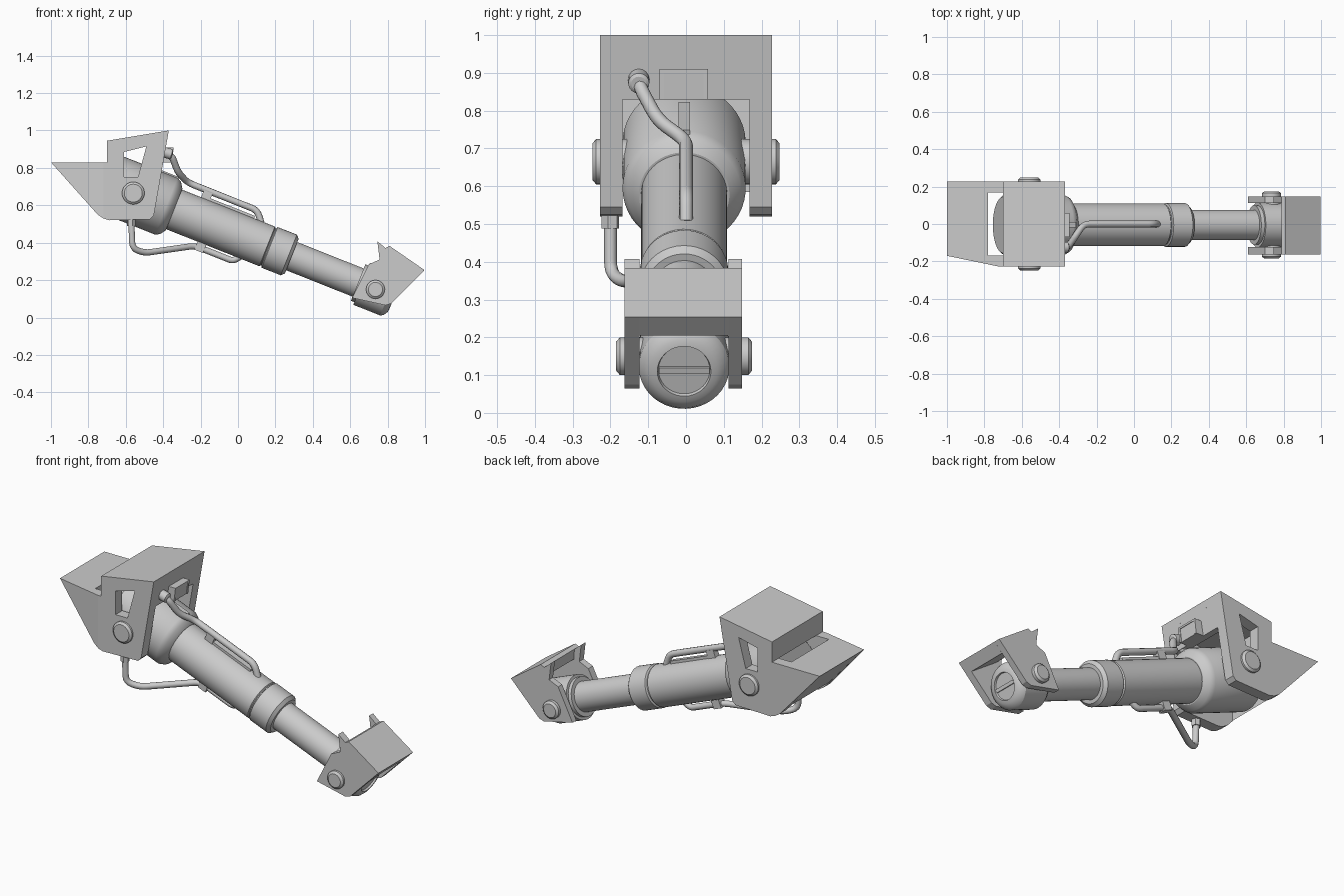
import bpy, bmesh, math
from mathutils import Vector, Matrix

if bpy.data.objects.get("Cube"):
    bpy.data.objects.remove(bpy.data.objects["Cube"])

grey = bpy.data.materials.new("plain_grey")
grey.use_nodes = True
grey.diffuse_color = (0.6, 0.6, 0.6, 1)
grey.node_tree.nodes["Principled BSDF"].inputs["Base Color"].default_value = (0.6, 0.6, 0.6, 1)

# Piston axis runs from the upper pivot to the lower pivot
YC = -0.005
UPPER = Vector((-0.56, YC, 0.665))
LOWER = Vector((0.735, YC, 0.15))
AXIS = (LOWER - UPPER).normalized()
SIDE = Vector((0, 1, 0))
UP = AXIS.cross(SIDE) * -1
if UP.z < 0:
    UP = -UP
LENGTH = (LOWER - UPPER).length


def along(t, n=0, y=0):
    """Point at distance t down the axis, n above it and y beside it."""
    return UPPER + AXIS * t + UP * n + SIDE * y


def finish(name, bm, smooth=False):
    bmesh.ops.recalc_face_normals(bm, faces=bm.faces)
    mesh = bpy.data.meshes.new(name)
    bm.to_mesh(mesh)
    bm.free()
    obj = bpy.data.objects.new(name, mesh)
    bpy.context.collection.objects.link(obj)
    mesh.materials.append(grey)
    bpy.ops.object.select_all(action="DESELECT")
    obj.select_set(True)
    bpy.context.view_layer.objects.active = obj
    if smooth:
        bpy.ops.object.shade_smooth_by_angle(angle=math.radians(30))
    return obj


def lathe(name, profile, origin, direction, sides=40):
    """Closed turned solid from (distance, radius) pairs."""
    d = Vector(direction).normalized()
    u = d.orthogonal().normalized()
    v = d.cross(u)
    bm = bmesh.new()
    rings = []
    for t, r in profile:
        angles = [2 * math.pi * i / sides for i in range(sides)]
        rings.append([bm.verts.new(Vector(origin) + d * t + (u * math.cos(a) + v * math.sin(a)) * r)
                      for a in angles])
    for a, b in zip(rings, rings[1:]):
        for i in range(sides):
            j = (i + 1) % sides
            bm.faces.new((a[i], a[j], b[j], b[i]))
    bm.faces.new(rings[0])
    bm.faces.new(rings[-1])
    return finish(name, bm, True)


def plate(name, outline, y0, y1):
    """Side-view outline in x and z, extruded across y."""
    bm = bmesh.new()
    a = [bm.verts.new((x, y0, z)) for x, z in outline]
    b = [bm.verts.new((x, y1, z)) for x, z in outline]
    bm.faces.new(a)
    bm.faces.new(b)
    for i in range(len(a)):
        j = (i + 1) % len(a)
        bm.faces.new((a[i], a[j], b[j], b[i]))
    return finish(name, bm)


def axis_box(name, t, n, size, y=0):
    """Box aligned with the piston axis."""
    bm = bmesh.new()
    bmesh.ops.create_cube(bm, size=1)
    rot = Matrix((AXIS, SIDE, UP)).transposed().to_4x4()
    bm.transform(Matrix.Translation(along(t, n, y)) @ rot @ Matrix.Diagonal((*size, 1)))
    return finish(name, bm)


def tube(name, points, radius):
    """Round pipe through points, with rounded bends."""
    pts = [Vector(p) for p in points]
    path = [pts[0]]
    for a, b, c in zip(pts, pts[1:], pts[2:]):
        cut = min(0.035, (a - b).length * 0.45, (c - b).length * 0.45)
        p, q = b + (a - b).normalized() * cut, b + (c - b).normalized() * cut
        path += [p * (1 - s) ** 2 + b * 2 * s * (1 - s) + q * s * s for s in (0, 0.25, 0.5, 0.75, 1)]
    path.append(pts[-1])
    curve = bpy.data.curves.new(name, "CURVE")
    curve.dimensions = "3D"
    curve.bevel_depth = radius
    curve.bevel_resolution = 3
    curve.use_fill_caps = True
    spline = curve.splines.new("POLY")
    spline.points.add(len(path) - 1)
    for sp, p in zip(spline.points, path):
        sp.co = (*p, 1)
    obj = bpy.data.objects.new(name, curve)
    bpy.context.collection.objects.link(obj)
    curve.materials.append(grey)
    bpy.ops.object.select_all(action="DESELECT")
    obj.select_set(True)
    bpy.context.view_layer.objects.active = obj
    bpy.ops.object.convert(target="MESH")
    bpy.ops.object.shade_smooth_by_angle(angle=math.radians(40))


# Piston: head, barrel, collar, rod and rod end
lathe("cylinder_head", [(-0.15, 0.15), (-0.135, 0.163), (0.19, 0.163), (0.215, 0.15), (0.235, 0.12)],
      UPPER, AXIS, 48)
lathe("barrel", [(0.2, 0.114), (0.77, 0.114), (0.775, 0.107), (0.79, 0.107)], UPPER, AXIS)
lathe("collar", [(0.78, 0.108), (0.785, 0.117), (0.895, 0.117), (0.912, 0.1), (0.912, 0.08)], UPPER, AXIS)
lathe("rod", [(0.88, 0.081), (LENGTH - 0.05, 0.081)], UPPER, AXIS)
lathe("rod_end", [(-0.1, 0.08), (-0.1, 0.105), (-0.08, 0.105), (-0.08, 0.12), (0.075, 0.12), (0.092, 0.11),
                  (0.105, 0.088), (0.108, 0.071), (0.098, 0.068)], LOWER, AXIS)
axis_box("rod_end_slot_bar", LENGTH + 0.1, 0, (0.012, 0.134, 0.018))
axis_box("head_rib", 0.1, 0.16, (0.2, 0.03, 0.02))

# Upper bracket: side plates with windows, hollow between them
IN, OUT = 0.168, 0.228
main = [(-0.72, 0.83), (-0.7, 0.83), (-0.7, 0.945), (-0.37, 1.0), (-0.45, 0.545), (-0.47, 0.525),
        (-0.69, 0.52), (-0.72, 0.53)]
tip = [(-1, 0.83), (-0.72, 0.83), (-0.72, 0.53), (-0.75, 0.55)]
window = [(-0.61, 0.885), (-0.49, 0.915), (-0.535, 0.75), (-0.61, 0.75)]
for label, s in (("left", 1), ("right", -1)):
    side = plate(f"upper_bracket_{label}_side", main, s * IN, s * OUT)
    cutter = plate("window_cutter", window, s * 0.1, s * 0.3)
    cutter.hide_render = True
    mod = side.modifiers.new("window", "BOOLEAN")
    mod.operation, mod.solver, mod.object = "DIFFERENCE", "EXACT", cutter
    bpy.context.view_layer.objects.active = side
    bpy.ops.object.modifier_apply(modifier="window")
    bpy.data.objects.remove(cutter)
    end = plate(f"upper_bracket_{label}_tip", tip, s * IN, s * OUT)
    if s < 0:
        # the right side narrows toward the tip
        for v in end.data.vertices:
            if v.co.y < -0.2:
                v.co.y += 0.058 * (-0.72 - v.co.x) / 0.28
plate("upper_bracket_wedge", [(-1, 0.83), (-0.78, 0.83), (-0.78, 0.585)], -IN, IN)
plate("upper_bracket_top", [(-0.7, 0.945), (-0.37, 1.0), (-0.377, 0.96), (-0.7, 0.906)], -IN, IN)
plate("upper_bracket_front_wall", [(-0.37, 1.0), (-0.4, 0.83), (-0.435, 0.83), (-0.405, 0.99)], -IN, IN)
plate("upper_bracket_step_wall", [(-0.7, 0.945), (-0.67, 0.945), (-0.67, 0.83), (-0.7, 0.83)], -IN, IN)

# Small framed box on the front wall
plate("front_box", [(-0.4, 0.83), (-0.358, 0.83), (-0.348, 0.9), (-0.39, 0.9)], -0.058, 0.046)
plate("front_box_lid", [(-0.39, 0.9), (-0.345, 0.9), (-0.344, 0.91), (-0.388, 0.91)], -0.07, 0.058)
for y in (-0.07, 0.046):
    plate("front_box_frame", [(-0.4, 0.83), (-0.354, 0.83), (-0.345, 0.905), (-0.39, 0.905)], y, y + 0.012)

# Lower clevis: side plates with horns, joined by a sloping web
cheek = [(0.997, 0.254), (0.82, 0.075), (0.79, 0.065), (0.61, 0.105), (0.7, 0.285), (0.757, 0.31),
         (0.745, 0.408), (0.788, 0.372), (0.81, 0.383)]
for label, y0, y1 in (("left", 0.113, 0.148), ("right", -0.163, -0.123)):
    plate(f"clevis_{label}_cheek", cheek, y0, y1)
plate("clevis_web", [(0.81, 0.383), (0.997, 0.254), (0.949, 0.205), (0.79, 0.315), (0.788, 0.372)], -0.123, 0.113)

# Pivot pins
for name, centre, r, half in (("upper_pin", UPPER, 0.06, 0.248), ("lower_pin", LOWER, 0.05, 0.18)):
    y0 = 0 if name == "upper_pin" else YC
    lathe(name, [(-half, r - 0.012), (-half + 0.01, r), (half - 0.01, r), (half, r - 0.012)],
          (centre.x, y0, centre.z), SIDE, 32)

# Upper hose with its fitting and clamp
start = (-0.375, -0.125, 0.878)
tube("upper_hose", [start, (-0.35, -0.118, 0.855), (-0.32, -0.075, 0.775), along(0.25, 0.16, 0.005),
                    along(0.65, 0.16, 0.005), along(0.695, 0.105, 0.005)], 0.018)
lathe("upper_hose_fitting", [(-0.03, 0.028), (0.02, 0.028), (0.025, 0.02)], start, (1, 0, -0.3), 16)
axis_box("upper_hose_clamp", 0.37, 0.13, (0.05, 0.036, 0.05), 0.005)
axis_box("upper_hose_rail", 0.5, 0.117, (0.3, 0.03, 0.02), 0.005)

# Lower hose with its fitting and clamp
tube("lower_hose", [(-0.57, -0.2, 0.51), (-0.565, -0.2, 0.37), (-0.5, -0.165, 0.345), along(0.41, -0.14),
                    along(0.63, -0.14), along(0.66, -0.1)], 0.017)
lathe("lower_hose_fitting", [(0, 0.024), (0.035, 0.024)], (-0.57, -0.2, 0.488), (0, 0, 1), 6)
axis_box("lower_hose_clamp", 0.44, -0.13, (0.05, 0.045, 0.06))
